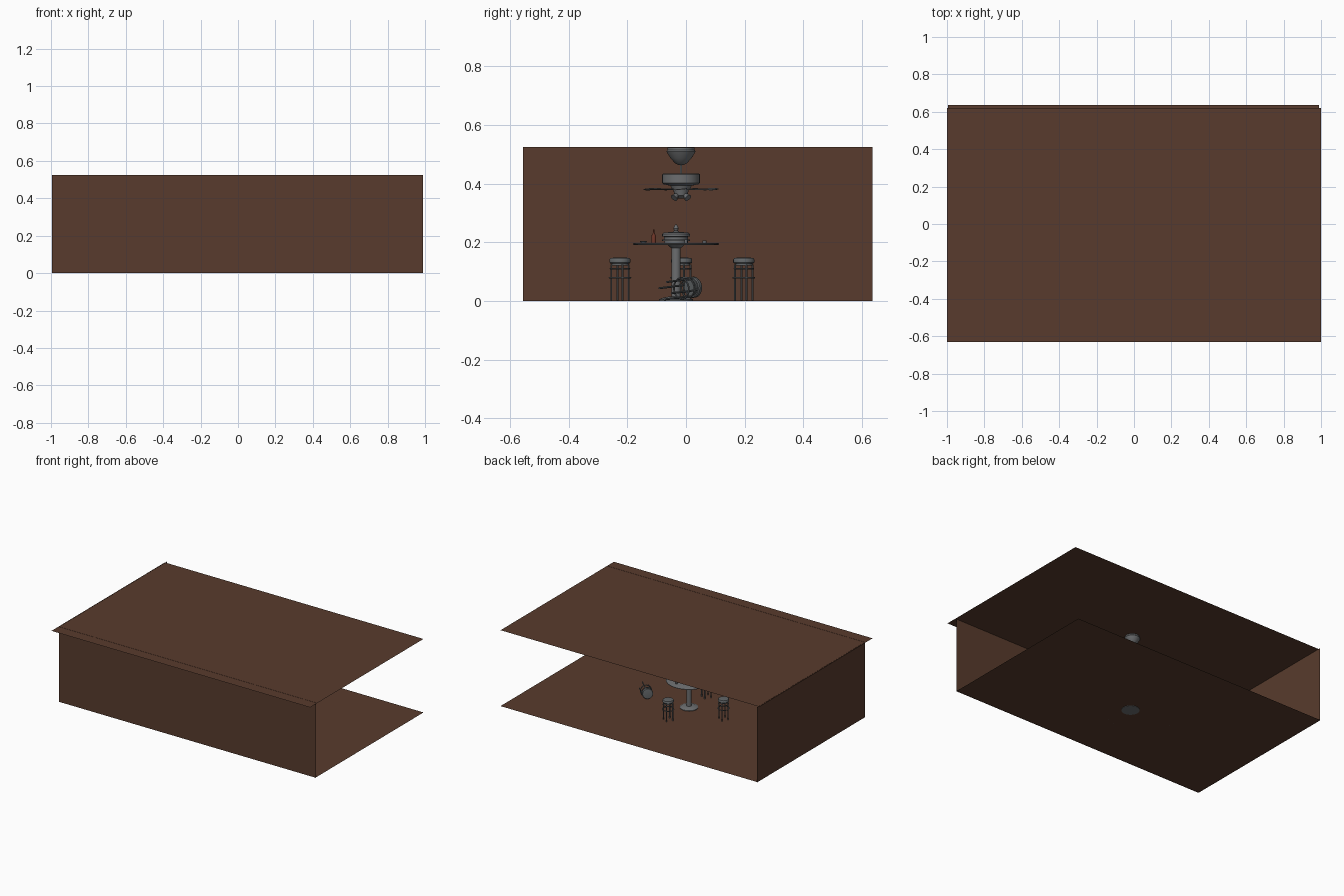
import bpy, math
from math import sin, cos, pi
from mathutils import Vector, Matrix

if "Cube" in bpy.data.objects:
    bpy.data.objects.remove(bpy.data.objects["Cube"])


def mat(name, r, g, b):
    m = bpy.data.materials.new(name)
    m.diffuse_color = (r, g, b, 1)
    m.use_nodes = True
    m.node_tree.nodes["Principled BSDF"].inputs["Base Color"].default_value = m.diffuse_color
    return m


BROWN = mat("wall_brown", 0.098, 0.044, 0.026)
GREY = mat("furniture_grey", 0.15, 0.155, 0.16)
SLATE = mat("stool_slate", 0.12, 0.13, 0.135)
RED = mat("bottle_red_brown", 0.15, 0.035, 0.02)


def add(name, verts, faces, material, smooth=True, matrix=None):
    me = bpy.data.meshes.new(name)
    me.from_pydata(verts, [], faces)
    if matrix:
        me.transform(matrix)
    me.update()
    me.materials.append(material)
    o = bpy.data.objects.new(name, me)
    bpy.context.collection.objects.link(o)
    if smooth:
        bpy.ops.object.select_all(action='DESELECT')
        o.select_set(True)
        bpy.context.view_layer.objects.active = o
        bpy.ops.object.shade_smooth_by_angle(angle=math.radians(35))
    return o


def lathe(name, profile, loc, material, n=24, matrix=None):
    """Closed turned solid from (radius, z) points, bottom to top."""
    verts = [(r * cos(2 * pi * i / n), r * sin(2 * pi * i / n), z)
             for r, z in profile for i in range(n)]
    faces = [(k * n + i, k * n + (i + 1) % n, (k + 1) * n + (i + 1) % n, (k + 1) * n + i)
             for k in range(len(profile) - 1) for i in range(n)]
    top = (len(profile) - 1) * n
    faces += [tuple(reversed(range(n))), tuple(range(top, top + n))]
    m = Matrix.Translation(loc)
    return add(name, verts, faces, material, True, (matrix or Matrix()) @ m)


def ring(name, R, r, z, material, matrix, n=24, k=6):
    verts = [((R + r * cos(2 * pi * j / k)) * cos(2 * pi * i / n),
              (R + r * cos(2 * pi * j / k)) * sin(2 * pi * i / n),
              z + r * sin(2 * pi * j / k)) for i in range(n) for j in range(k)]
    faces = [(i * k + j, (i + 1) % n * k + j, (i + 1) % n * k + (j + 1) % k, i * k + (j + 1) % k)
             for i in range(n) for j in range(k)]
    return add(name, verts, faces, material, True, matrix)


def plane(name, a, b, c, d):
    return add(name, [a, b, c, d], [(0, 1, 2, 3)], BROWN, False)


# Room: floor, ceiling and two walls (right and back stay open)
X0, X1, Y0, Y1, H = -0.995, 0.99, -0.555, 0.635, 0.525
plane("floor", (X0, Y0, .002), (X1, Y0, .002), (X1, Y1, .002), (X0, Y1, .002))
plane("ceiling", (-1, -.632, H - .001), (1, -.632, H - .001), (1, .62, H - .001), (-1, .62, H - .001))
plane("front_wall", (X0, Y0, 0), (X1, Y0, 0), (X1, Y0, H), (X0, Y0, H))
plane("left_wall", (X0, Y0, 0), (X0, Y0, H), (X0, Y1, H), (X0, Y1, 0))

# Ceiling fan
F = Vector((0, -.017, 0))
lathe("fan_canopy", [(.008, .463), (.02, .469), (.036, .487), (.046, .503), (.05, .51),
                     (.046, .515), (.046, .5235)], F, GREY, 32)
lathe("fan_rod", [(.004, .425), (.004, .47)], F, GREY, 12)
lathe("fan_motor", [(.03, .378), (.036, .393), (.06, .398), (.064, .402), (.064, .432), (.06, .435)],
      F, GREY, 32)
lathe("fan_light_hub", [(.01, .35), (.022, .36), (.026, .378)], F, GREY, 20)
for i in range(5):
    m = Matrix.Translation(F + Vector((0, 0, .381))) @ Matrix.Rotation(2 * pi * i / 5, 4, 'Z') \
        @ Matrix.Rotation(math.radians(6), 4, 'X')
    outline = [(.025, -.009), (.055, -.015), (.12, -.02), (.13, -.012), (.13, .012),
               (.12, .02), (.055, .015), (.025, .009)]
    n = len(outline)
    v = [(x, y, z) for z in (-.0015, .0015) for x, y in outline]
    f = [tuple(reversed(range(n))), tuple(range(n, 2 * n))]
    f += [(j, (j + 1) % n, n + (j + 1) % n, n + j) for j in range(n)]
    add("fan_blade", v, f, GREY, False, m)
for i in range(4):
    a = pi / 4 + i * pi / 2
    m = Matrix.Translation(F + Vector((.018 * cos(a), .018 * sin(a), .364))) \
        @ Matrix.Rotation(a, 4, 'Z') @ Matrix.Rotation(math.radians(-50), 4, 'Y')
    lathe("fan_lamp", [(.013, -.02), (.01, -.01), (.005, 0)], (0, 0, 0), GREY, 14, m)

# Round table on a pedestal
T = Vector((0, -.034, 0))
lathe("table_base", [(.058, 0), (.058, .006), (.045, .011), (.02, .016)], T, GREY, 32)
lathe("table_column", [(.016, .01), (.016, .18), (.03, .192)], T, GREY, 24)
lathe("table_top", [(.143, .191), (.147, .193), (.147, .196), (.145, .197)], T, GREY, 40)

# Things on the table: tiered stand with knob, bottle, dish and small glasses
lathe("tiered_stand", [(.04, .197), (.04, .204), (.047, .205), (.047, .209), (.041, .21), (.041, .219),
                       (.047, .22), (.047, .228), (.042, .233), (.01, .236), (.006, .24),
                       (.009, .247), (.006, .255), (.003, .26)], T, GREY, 32)
lathe("bottle", [(.008, .197), (.008, .222), (.003, .231), (.003, .243)], (.03, -.11, 0), RED, 16)
lathe("dish", [(.007, .197), (.012, .203), (.012, .205)], (.02, -.145, 0), GREY, 16)
lathe("small_glass", [(.005, .197), (.006, .21)], (.08, 0, 0), GREY, 14)
lathe("small_cup", [(.006, .197), (.008, .207)], (.03, .063, 0), GREY, 14)


# Bar stools
def stool(m):
    lathe("stool_seat", [(.033, .126), (.036, .13), (.036, .139), (.033, .144), (.024, .1455)],
          (0, 0, 0), SLATE, 28, m)
    lathe("stool_seat_plate", [(.029, .119), (.029, .127)], (0, 0, 0), SLATE, 28, m)
    ring("stool_upper_ring", .032, .003, .108, SLATE, m)
    ring("stool_foot_ring", .036, .003, .077, SLATE, m)
    for i in range(4):
        a = math.radians(16) + i * pi / 2
        lathe("stool_leg", [(.0035, 0), (.0035, .122)],
              (.031 * cos(a), .031 * sin(a), 0), SLATE, 10, m)


for x, y in ((0, -.225), (0, .197), (-.28, -.015)):
    stool(Matrix.Translation((x, y, .002)))

# Stool lying on its side
feet, seat = Vector((.375, -.07, .035)), Vector((.28, .025, .047))
q = (seat - feet).to_track_quat('Z', 'Y')
stool(Matrix.Translation(feet) @ q.to_matrix().to_4x4())
